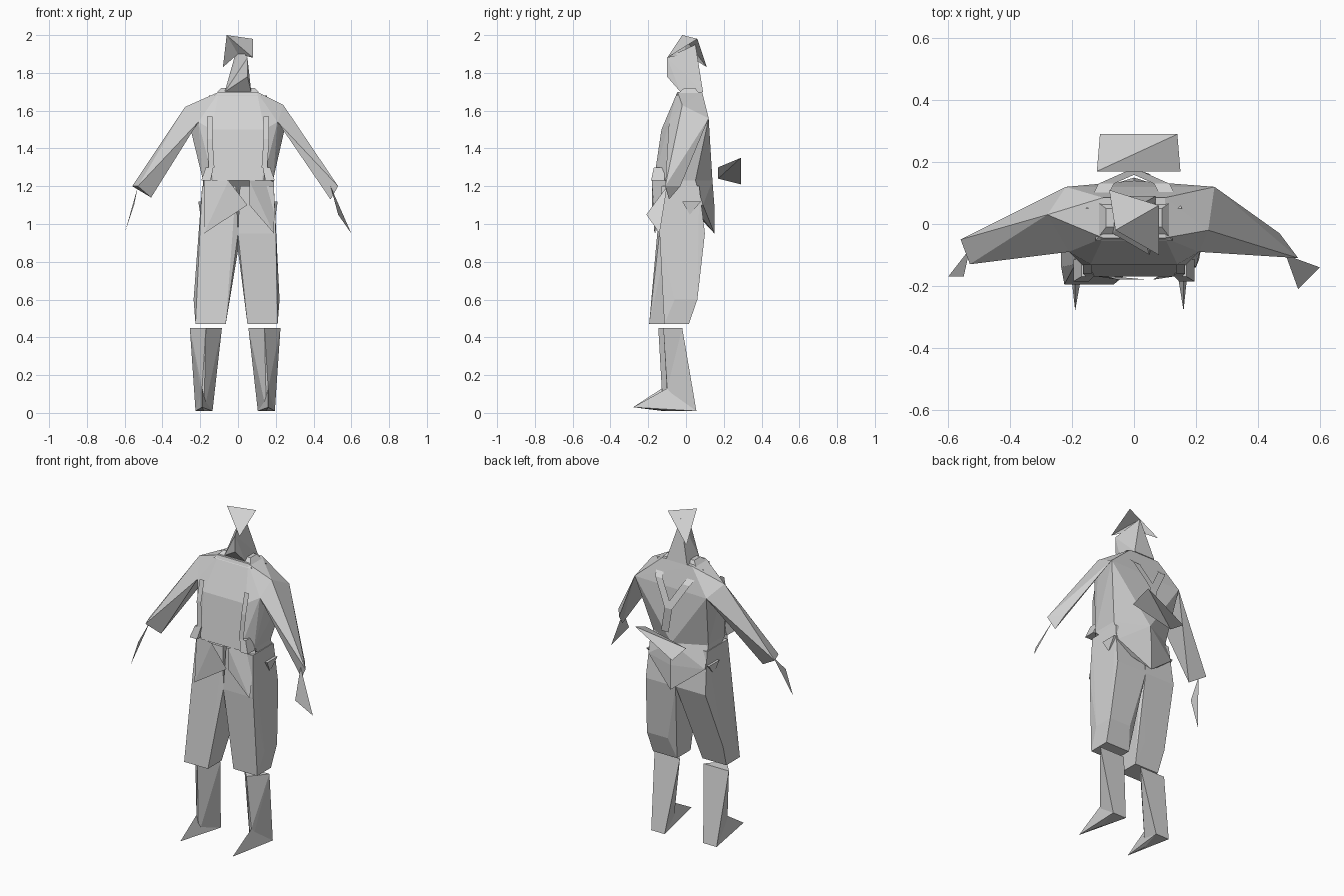
import bpy, bmesh
from mathutils import Vector

cube = bpy.data.objects.get("Cube")
if cube:
    bpy.data.objects.remove(cube, do_unlink=True)

gray = bpy.data.materials.new("light_gray")
gray.use_nodes = True
tone = (.65, .65, .65, 1)
gray.diffuse_color = tone
gray.node_tree.nodes["Principled BSDF"].inputs["Base Color"].default_value = tone


def finish(name, bm):
    mesh = bpy.data.meshes.new(name)
    bm.to_mesh(mesh)
    bm.free()
    mesh.materials.append(gray)
    part = bpy.data.objects.new(name, mesh)
    bpy.context.collection.objects.link(part)


def solid(name, points):
    """Faceted solid wrapped around a few corner points."""
    bm = bmesh.new()
    for point in points:
        bm.verts.new(point)
    bmesh.ops.convex_hull(bm, input=bm.verts)
    loose = [vert for vert in bm.verts if not vert.link_faces]
    bmesh.ops.delete(bm, geom=loose, context='VERTS')
    bmesh.ops.recalc_face_normals(bm, faces=bm.faces)
    finish(name, bm)


def fan(name, points):
    """Open cloth surface: triangles spreading from the first point."""
    bm = bmesh.new()
    hub, *rim = [bm.verts.new(point) for point in points]
    for start, end in zip(rim, rim[1:]):
        bm.faces.new((hub, start, end))
    finish(name, bm)


def ribbon(name, path, width):
    """Flat strap along a path, widened sideways."""
    bm = bmesh.new()
    half = Vector((width / 2, 0, 0))
    rows = [[bm.verts.new(Vector(point) + offset) for offset in (-half, half)] for point in path]
    for (a, b), (c, d) in zip(rows, rows[1:]):
        bm.faces.new((a, b, d, c))
    finish(name, bm)


def level(x, y, z, width, depth):
    """Corners of a horizontal rectangle."""
    return [(x + i * width / 2, y + j * depth / 2, z) for i in (-1, 1) for j in (-1, 1)]


def wedge(x, y, z, width, depth):
    """Corners of a horizontal triangle pointing forward."""
    back = y + depth / 2
    return [(x, y - depth / 2, z), (x - width / 2, back, z), (x + width / 2, back, z)]


def mirror(points):
    return [(-x, y, z) for x, y, z in points]


def move(points, outward, back):
    return [(x + outward, y + back, z) for x, y, z in points]


# Main heights
neck, waist, hem, knee = 1.7, 1.23, .95, .45

# Head and peaked cap
cap_inside = (0, 0, 1.9)
solid("head", level(0, .03, neck, .14, .12)
      + [cap_inside, (.05, -.1, 1.88), (.05, -.1, 1.78), (0, .05, 1.95)])
cap_front, cap_side, cap_back = (.08, -.1, 1.88), (.08, .06, 1.98), (-.08, .11, 1.83)
fan("cap", [(-.06, -.02, 2), cap_inside, cap_front, cap_side, cap_back, cap_inside])

# Torso, collar and jacket skirt; the right shoulder sits further back
armpit = (.21, -.09, 1.54)
left_shoulder = [(.26, .12, 1.56), (.24, -.02, 1.63), armpit]
right_shoulder = [(.22, .12, 1.55), (.28, .03, 1.62), armpit]
belt = level(0, -.03, waist, .37, .16)
spine = (0, .14, waist)
solid("torso", left_shoulder + mirror(right_shoulder) + belt + level(0, .02, neck, .2, .13)
      + level(0, -.13, 1.5, .28, 0) + level(0, -.17, waist, .26, 0) + [spine])
solid("collar", level(0, .01, neck - .02, .25, .13) + level(0, .02, neck + .02, .18, .06))
solid("jacket_skirt", belt + level(0, .06, 1.1, .38, .06)
      + [spine, (0, .15, 1.1), (0, .15, hem)])

# Front flaps, the right one crossing the middle
fan("right_flap", [(-.18, -.16, hem), (.05, -.18, 1.1), (-.05, -.18, waist), (-.18, -.14, waist)])
fan("left_flap", [(.19, -.16, hem), (.19, -.1, waist), (.06, -.18, waist), (.06, -.18, 1.1)])

# Hanging arms and flat hands
cuff_left = [(.53, -.11, 1.2), (.47, -.03, 1.2), (.49, -.09, 1.13)]
cuff_right = [(.53, -.13, 1.2), (.56, -.05, 1.2), (.46, -.08, 1.14)]
solid("left_arm", left_shoulder + cuff_left)
solid("right_arm", mirror(right_shoulder + cuff_right))
fan("left_hand", [(.49, -.1, 1.2), (.53, -.21, 1.05), (.6, -.14, hem)])
fan("right_hand", mirror([(.53, -.08, 1.2), (.55, -.17, 1.1), (.6, -.17, hem)]))

# Legs and gear per side; the right leg stands wider and further forward
for name, place, outward, back in (("left", list, 0, 0), ("right", mirror, .03, -.08)):
    hips = level(.1, -.03, 1.2, .18, .2) + level(.1, -.02, hem, .2, .24)
    crotch = level(.01, -.03, .86, .02, .16)
    shin = level(.15, 0, .6, .14, .12) + level(.13, -.05, knee + .02, .16, .13)
    solid(name + "_trouser_leg", place(hips + crotch + move(shin, outward / 2, back)))

    ankle = wedge(.15, -.02, .01, .09, .15)
    instep = [(.16, -.1, .13)]
    boot_top = wedge(.14, -.07, knee, .17, .1)
    solid(name + "_boot", place(move(boot_top + ankle + instep, outward, back / 3)))
    solid(name + "_foot", place(move(ankle + instep, outward, back / 3) + [(.16 + outward, -.28, .03)]))

    ribbon(name + "_front_strap", place([(.15, -.13, 1.57), (.15, -.16, 1.45), (.14, -.17, 1.3)]), .03)
    ribbon(name + "_back_strap", place([(.13, .05, neck - .02), (.09, .13, 1.6), (0, .17, 1.45)]), .05)
    solid(name + "_pouch", place(level(.15, -.14, 1.3, .04, .06) + level(.17, -.15, waist, .05, .07)))
    solid(name + "_hip_pouch", place(level(.19, .03, 1.12, .04, .1) + [(.2, .02, 1.05)]))

# Strap end and tilted panel carried behind the back
ribbon("strap_tail", [(0, .17, 1.45), (.03, .16, 1.3)], .05)
fan("back_panel", [(.14, .29, 1.35), (-.11, .29, 1.21), (-.12, .17, 1.24), (.15, .17, 1.3)])
